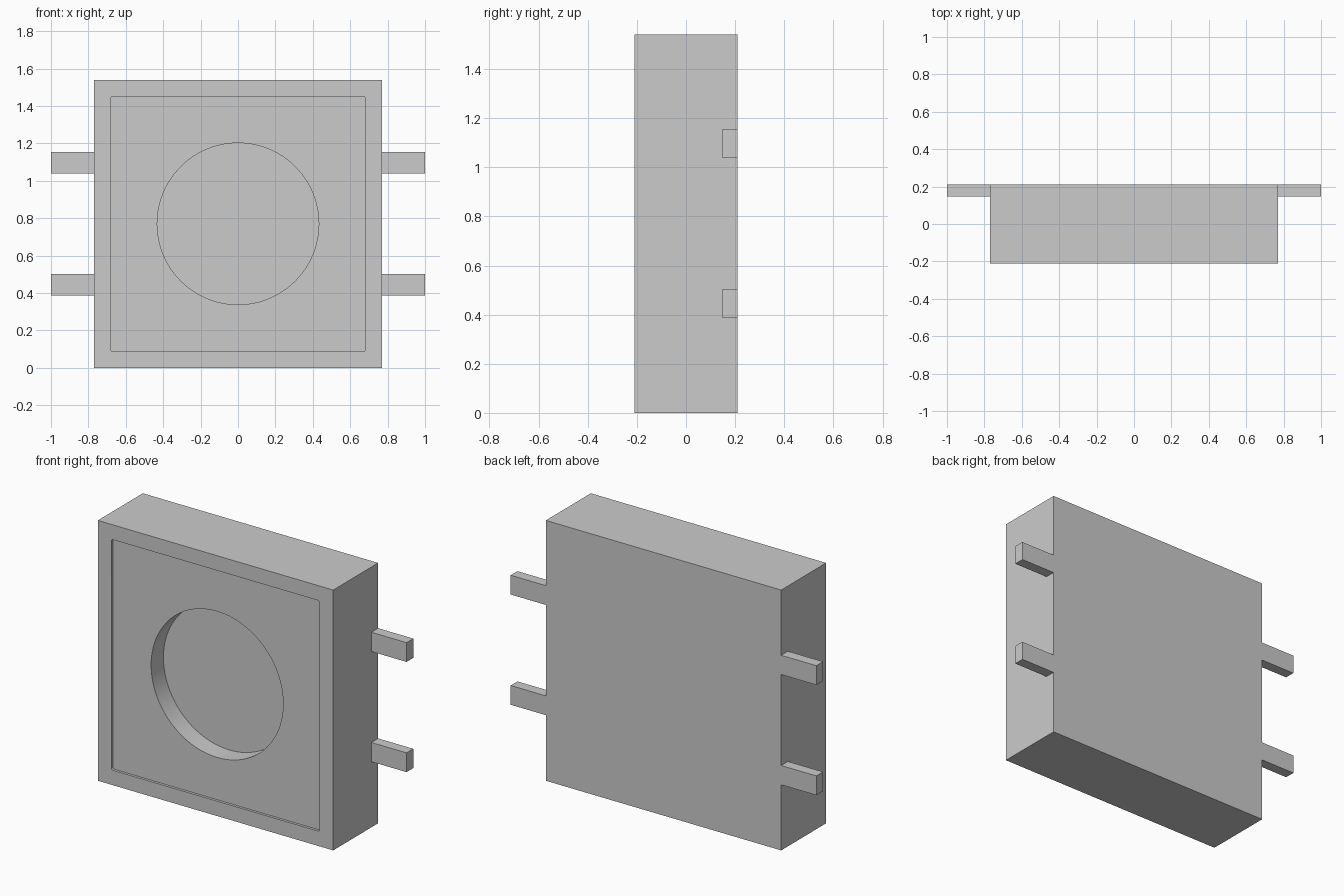
import bpy, math

if "Cube" in bpy.data.objects:
    bpy.data.objects.remove(bpy.data.objects["Cube"])

W, D, H = 1.54, 0.42, 1.54      # body size
FRONT, BACK, MID = -D / 2, D / 2, H / 2


def box(name, x, y, z):
    """Box from (min, max) ranges on each axis."""
    bpy.ops.mesh.primitive_cube_add(size=1, location=[sum(r) / 2 for r in (x, y, z)])
    ob = bpy.context.object
    ob.name = name
    ob.scale = [r[1] - r[0] for r in (x, y, z)]
    bpy.ops.object.transform_apply(location=True, rotation=True, scale=True)
    return ob


def combine(target, tool, operation):
    """Apply a boolean and remove the helper."""
    mod = target.modifiers.new(operation.title(), 'BOOLEAN')
    mod.operation, mod.object, mod.solver = operation, tool, 'EXACT'
    bpy.context.view_layer.objects.active = target
    bpy.ops.object.modifier_apply(modifier=mod.name)
    bpy.data.objects.remove(tool, do_unlink=True)


# Housing
body = box("switch_housing", (-W / 2, W / 2), (FRONT, BACK), (0, H))

# Four leads, flush with the back face
for z in (0.445, 1.097):
    for s in (-1, 1):
        x = sorted((s * 0.6, s * 1.0))
        lead = box("lead", x, (0.147, BACK), (z - 0.057, z + 0.057))
        combine(body, lead, 'UNION')

# Shallow square recess with slightly rounded corners
recess = box("recess_cutter", (-0.682, 0.682), (FRONT - 0.1, FRONT + 0.015),
             (MID - 0.682, MID + 0.682))
attr = recess.data.attributes.new("bevel_weight_edge", 'FLOAT', 'EDGE')
for e in recess.data.edges:
    a, b = (recess.data.vertices[i].co for i in e.vertices)
    attr.data[e.index].value = 1.0 if abs(a.y - b.y) > 0.01 else 0.0
bevel = recess.modifiers.new("Round corners", 'BEVEL')
bevel.limit_method, bevel.width, bevel.segments = 'WEIGHT', 0.012, 5
bpy.context.view_layer.objects.active = recess
bpy.ops.object.modifier_apply(modifier=bevel.name)
combine(body, recess, 'DIFFERENCE')

# Round well in the middle of the front
bpy.ops.mesh.primitive_cylinder_add(vertices=96, radius=0.432, depth=0.26,
                                    location=(0, FRONT, MID),
                                    rotation=(math.pi / 2, 0, 0))
combine(body, bpy.context.object, 'DIFFERENCE')

# Smooth round walls, crisp edges
bpy.ops.object.select_all(action='DESELECT')
body.select_set(True)
bpy.context.view_layer.objects.active = body
bpy.ops.object.shade_smooth_by_angle(angle=math.radians(30))
